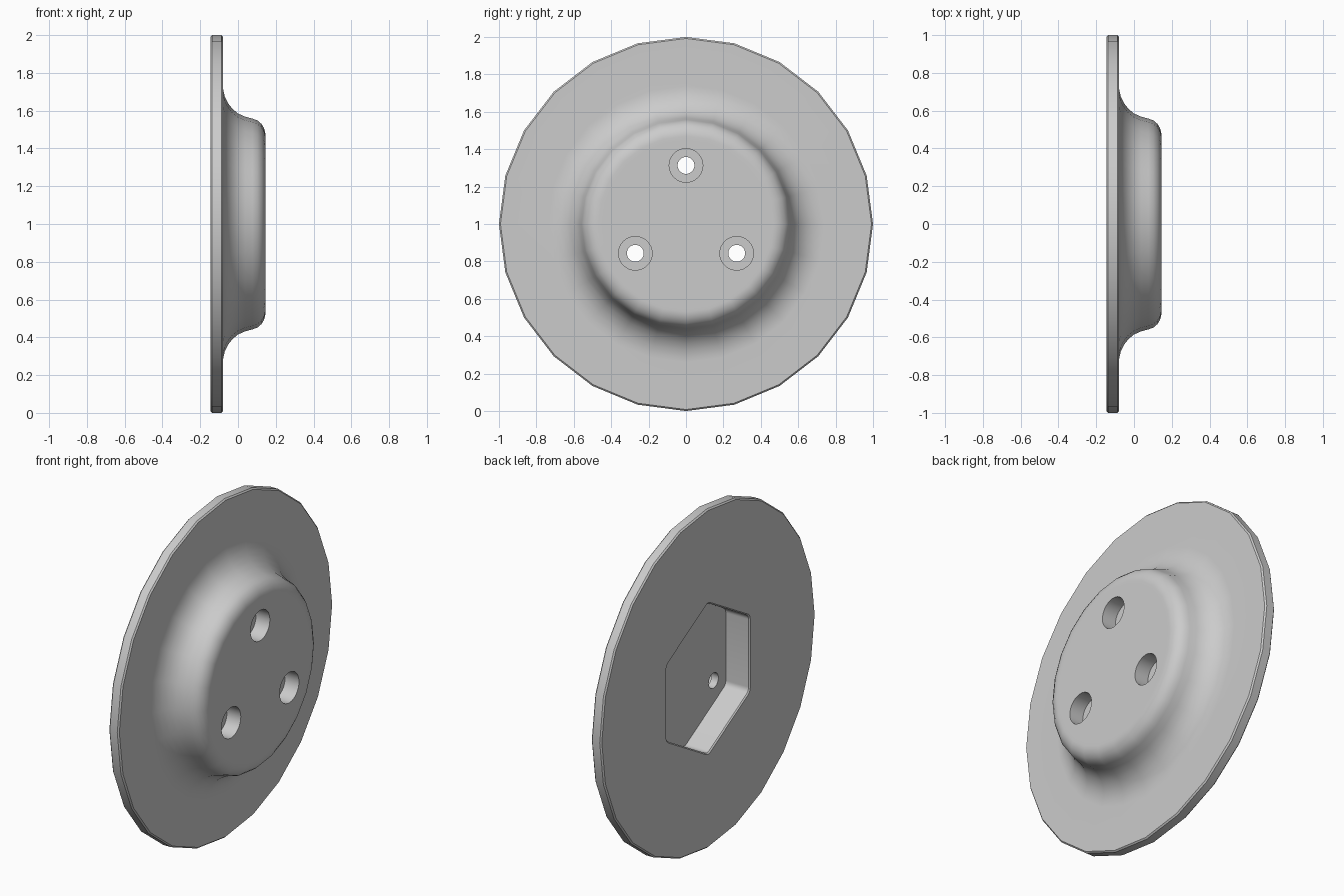
import bpy, bmesh
from math import sin, cos, radians, tau
from mathutils import Vector

old = bpy.data.objects.get("Cube")
if old:
    bpy.data.objects.remove(old)

grey = bpy.data.materials.new("plain_grey")
grey.use_nodes = True
grey.diffuse_color = (0.6, 0.6, 0.6, 1)
grey.node_tree.nodes["Principled BSDF"].inputs["Base Color"].default_value = (0.6, 0.6, 0.6, 1)


def circle(n):
    return [(cos(tau * i / n), sin(tau * i / n)) for i in range(n)]


def rounded_hexagon(radius, fillet, steps=5):
    # one corner points straight up; each corner is a short arc
    pts = []
    for k in range(6):
        a = radians(30 + 60 * k)
        c = radius - fillet / cos(radians(30))
        for s in range(steps + 1):
            b = a + radians(-30 + 60 * s / steps)
            pts.append((c * cos(a) + fillet * cos(b), c * sin(a) + fillet * sin(b)))
    return pts


def loft(name, outline, stations, centre=(0, 0, 1)):
    # closed solid along x: the outline is scaled at every (x, scale) station
    bm = bmesh.new()
    rings = [[bm.verts.new(Vector(centre) + Vector((x, s * y, s * z))) for y, z in outline]
             for x, s in stations]
    n = len(outline)
    for a, b in zip(rings, rings[1:]):
        for i in range(n):
            j = (i + 1) % n
            bm.faces.new((a[i], a[j], b[j], b[i]))
    bm.faces.new(rings[0])
    bm.faces.new(rings[-1])
    bmesh.ops.recalc_face_normals(bm, faces=bm.faces)
    mesh = bpy.data.meshes.new(name)
    bm.to_mesh(mesh)
    bm.free()
    mesh.materials.append(grey)
    obj = bpy.data.objects.new(name, mesh)
    bpy.context.collection.objects.link(obj)
    return obj


# Flange with a flared, rounded hub: (x, radius) from back to front
profile = [(-0.145, 0.97), (-0.145, 0.992), (-0.137, 1.0), (-0.088, 1.0), (-0.08, 0.992),
           (-0.08, 0.97), (-0.08, 0.74), (-0.079, 0.715), (-0.07, 0.675), (-0.053, 0.64),
           (-0.03, 0.61), (0.0, 0.585), (0.038, 0.568), (0.077, 0.558), (0.103, 0.548),
           (0.124, 0.53), (0.138, 0.507), (0.144, 0.485), (0.145, 0.47), (0.145, 0.45)]
body = loft("flanged_hub", circle(24), profile)

# Hexagonal pocket in the back, with a fine chamfer round its mouth
cutters = [loft("hex_pocket_cutter", rounded_hexagon(0.445, 0.04),
                [(-0.3, 1.02), (-0.146, 1.02), (-0.138, 1.0), (0.01, 1.0)])]

# Three counterbored screw holes
for k in range(3):
    a = radians(90 + 120 * k)
    cutters.append(loft("screw_hole_cutter", circle(32),
                        [(-0.1, 0.045), (0.055, 0.045), (0.055, 0.09), (0.3, 0.09)],
                        (0, 0.313 * cos(a), 1 + 0.313 * sin(a))))

bpy.context.view_layer.objects.active = body
for cutter in cutters:
    cutter.hide_render = True
    mod = body.modifiers.new("cut", "BOOLEAN")
    mod.operation = "DIFFERENCE"
    mod.solver = "EXACT"
    mod.object = cutter
    bpy.ops.object.modifier_apply(modifier=mod.name)
    bpy.data.objects.remove(cutter)

# Smooth curves, sharp edges
bpy.ops.object.select_all(action="DESELECT")
body.select_set(True)
bpy.ops.object.shade_smooth_by_angle(angle=radians(32))
